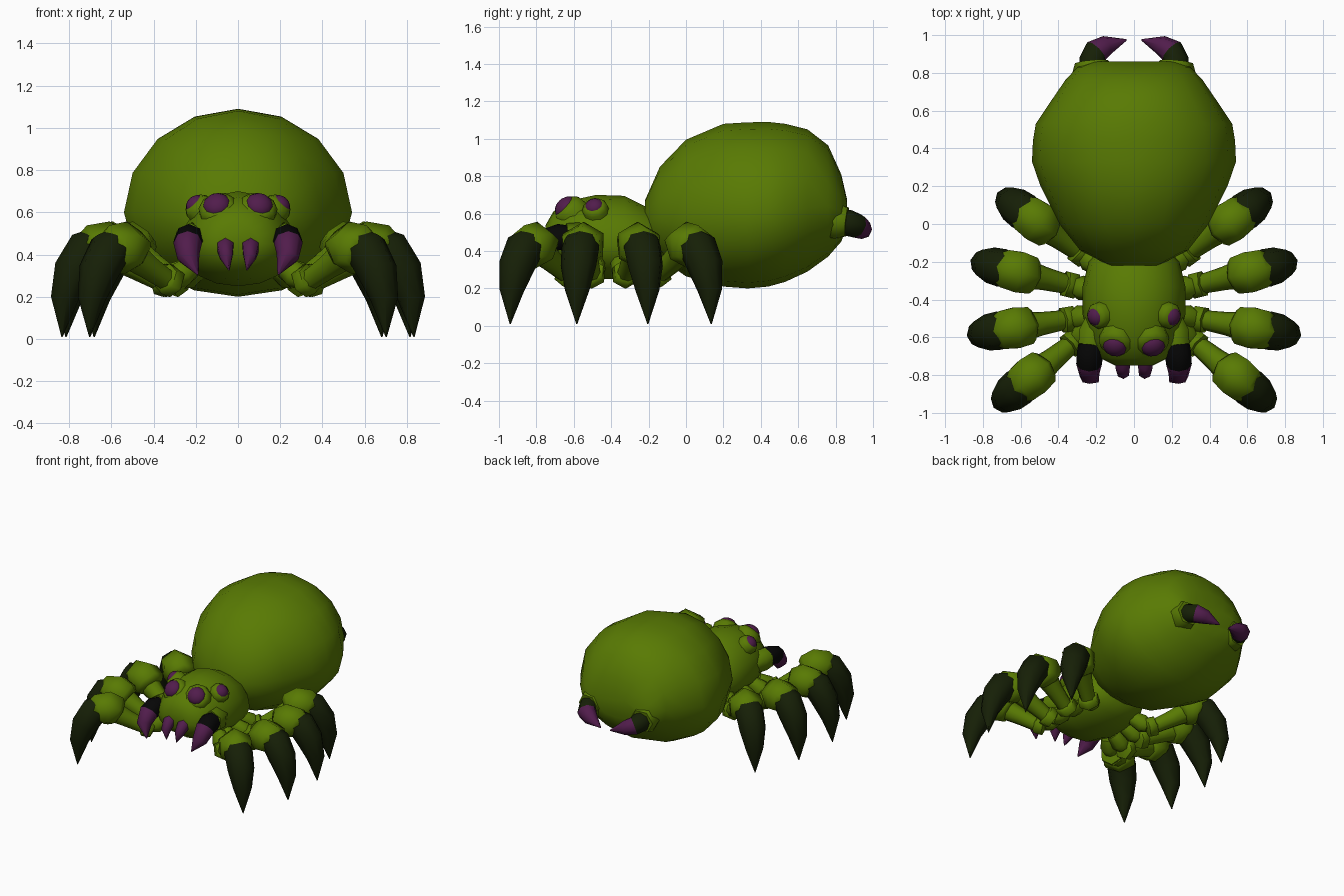
import bpy, bmesh, math
from mathutils import Vector, Matrix

cube = bpy.data.objects.get("Cube")
if cube:
    bpy.data.objects.remove(cube, do_unlink=True)


def material(name, rgb):
    m = bpy.data.materials.new(name)
    m.use_nodes = True
    m.diffuse_color = (*rgb, 1)
    bsdf = m.node_tree.nodes["Principled BSDF"]
    bsdf.inputs["Base Color"].default_value = (*rgb, 1)
    bsdf.inputs["Roughness"].default_value = 0.8
    return m


GREEN = material("body green", (0.099, 0.196, 0.001))
DARK = material("claw dark green", (0.008, 0.014, 0.002))
PURPLE = material("eye purple", (0.082, 0.012, 0.072))
BLACK = material("jaw black", (0.002, 0.002, 0.002))


def finish(name, bm, mats):
    bmesh.ops.recalc_face_normals(bm, faces=bm.faces)
    mesh = bpy.data.meshes.new(name)
    bm.to_mesh(mesh)
    bm.free()
    for m in mats:
        mesh.materials.append(m)
    for p in mesh.polygons:
        p.use_smooth = True
    mesh.set_sharp_from_angle(angle=math.radians(62))
    obj = bpy.data.objects.new(name, mesh)
    bpy.context.collection.objects.link(obj)


def bridge(bm, rings, switch=None):
    """Skin the rings and cap both ends; faces past ring 'switch' get slot 1."""
    for i, (a, b) in enumerate(zip(rings, rings[1:])):
        for j in range(len(a)):
            k = (j + 1) % len(a)
            f = bm.faces.new((a[j], a[k], b[k], b[j]))
            f.material_index = int(switch is not None and i >= switch)
    bm.faces.new(rings[0])
    bm.faces.new(rings[-1]).material_index = int(switch is not None)


def tube(name, path, radii, side, mats, sides=8, switch=None):
    """Tapered tube along a path; 'side' fixes the roll of its rings."""
    bm = bmesh.new()
    pts = [Vector(p) for p in path]
    turn = [2 * math.pi * k / sides for k in range(sides)]
    rings = []
    for i, (p, r) in enumerate(zip(pts, radii)):
        t = (pts[min(i + 1, len(pts) - 1)] - pts[max(i - 1, 0)]).normalized()
        n = t.cross(Vector(side)).normalized()
        s = n.cross(t)
        rings.append([bm.verts.new(p + r * (math.cos(a) * n + math.sin(a) * s)) for a in turn])
    bridge(bm, rings, switch)
    finish(name, bm, mats)


def body(name, sections, waist, sides=16):
    """Loft of egg-shaped rings (y, half width, low z, high z), widest at 'waist' of their height."""
    bm = bmesh.new()
    turn = [2 * math.pi * k / sides for k in range(sides)]
    rings = []
    for y, w, lo, hi in sections:
        mid = lo + waist * (hi - lo)
        ring = []
        for a in turn:
            c = math.cos(a)
            ring.append(bm.verts.new((w * math.sin(a), y, mid + c * (hi - mid if c > 0 else mid - lo))))
        rings.append(ring)
    bridge(bm, rings)
    finish(name, bm, [GREEN])


# Abdomen and head
body("abdomen", [(-0.22, .13, .47, .67), (-.14, .285, .36, .85), (0, .395, .265, .995),
                 (.2, .495, .21, 1.08), (.33, .54, .20, 1.088), (.44, .535, .21, 1.09),
                 (.53, .52, .235, 1.08), (.65, .44, .29, 1.05), (.76, .365, .37, .965),
                 (.83, .30, .45, .81), (.86, .22, .53, .68)], .45)
body("head", [(-.75, .10, .40, .54), (-.71, .18, .34, .61), (-.62, .235, .28, .67),
              (-.48, .272, .25, .70), (-.33, .272, .25, .695), (-.2, .24, .28, .63),
              (-.1, .15, .35, .55)], .4)


def eye(name, centre, normal, radius):
    c, n = Vector(centre), Vector(normal).normalized()
    tube(name + "_rim", [c - n * .06, c - n * .01, c + n * .015],
         [radius * 1.42, radius * 1.36, radius], n.orthogonal(), [GREEN], 10)
    bm = bmesh.new()
    turn = n.to_track_quat('Z', 'Y').to_matrix().to_4x4()
    bmesh.ops.create_uvsphere(bm, u_segments=10, v_segments=8, radius=radius,
                              matrix=Matrix.Translation(c) @ turn @ Matrix.Diagonal((1, 1, .75, 1)))
    finish(name, bm, [PURPLE])


def leg(name, hip, foot, sx):
    """Leg in the vertical plane from hip to foot; profiles are (along, z)."""
    h = Vector((hip[0] * sx, hip[1], 0))
    d = (Vector((foot[0] * sx, foot[1], 0)) - h).normalized()
    side = d.cross(Vector((0, 0, 1)))

    def part(label, profile, radii, mat, sides):
        path = [h + d * u + Vector((0, 0, z)) for u, z in profile]
        tube(name + label, path, radii, side, [mat], sides)

    part("_hip", [(-.10, .34), (-.03, .30), (.01, .28)], [.05, .066, .045], GREEN, 8)
    part("_hip_joint", [(-.005, .265), (.005, .27), (.055, .285), (.065, .29)],
         [.05, .076, .076, .05], GREEN, 6)
    part("_upper", [(.05, .28), (.17, .345), (.29, .415)], [.052, .062, .082], GREEN, 8)
    part("_knee", [(.235, .395), (.255, .408), (.31, .433), (.37, .425), (.395, .41)],
         [.088, .113, .125, .117, .095], GREEN, 6)
    part("_claw", [(.33, .45), (.40, .42), (.465, .32), (.508, .19), (.52, .01)],
         [.085, .102, .096, .066, .003], DARK, 8)


LEGS = [((.30, -.61), (.69, -.93)), ((.32, -.50), (.84, -.585)),
        ((.31, -.33), (.83, -.20)), ((.26, -.17), (.66, .12))]

for label, sx in (("left", 1), ("right", -1)):
    def flip(points):
        return [(x * sx, y, z) for x, y, z in points]

    # Eyes
    eye(label + "_front_eye", (.10 * sx, -.643, .632), (.2 * sx, -.7, .65), .067)
    eye(label + "_side_eye", (.202 * sx, -.49, .637), (.65 * sx, -.2, .65), .051)

    # Jaws with purple hooks, set in green sockets
    tube(label + "_jaw_socket", flip([(.19, -.50, .45), (.215, -.58, .465), (.225, -.645, .47)]),
         [.07, .088, .08], (1, 0, 0), [GREEN], 6)
    tube(label + "_jaw", flip([(.22, -.62, .465), (.232, -.68, .475), (.238, -.742, .455),
                               (.235, -.80, .39), (.19, -.835, .305)]),
         [.07, .07, .068, .054, .004], (1, 0, 0), [BLACK, PURPLE], 8, 2)

    # Small fangs
    tube(label + "_fang", flip([(.06, -.69, .455), (.06, -.75, .435), (.056, -.79, .39), (.042, -.805, .325)]),
         [.038, .044, .034, .003], (1, 0, 0), [PURPLE], 6)

    # Rear spinnerets
    tube(label + "_spinneret_socket", flip([(.21, .74, .565), (.22, .81, .56), (.225, .86, .555)]),
         [.10, .108, .088], (0, 0, 1), [GREEN], 6)
    tube(label + "_spinneret", flip([(.215, .80, .56), (.22, .87, .55), (.20, .915, .535),
                                     (.145, .945, .515), (.04, .975, .48)]),
         [.068, .07, .067, .053, .004], (0, 0, 1), [DARK, PURPLE], 8, 2)

    # Legs
    for i, (hip, foot) in enumerate(LEGS):
        leg(f"{label}_leg_{i + 1}", hip, foot, sx)
